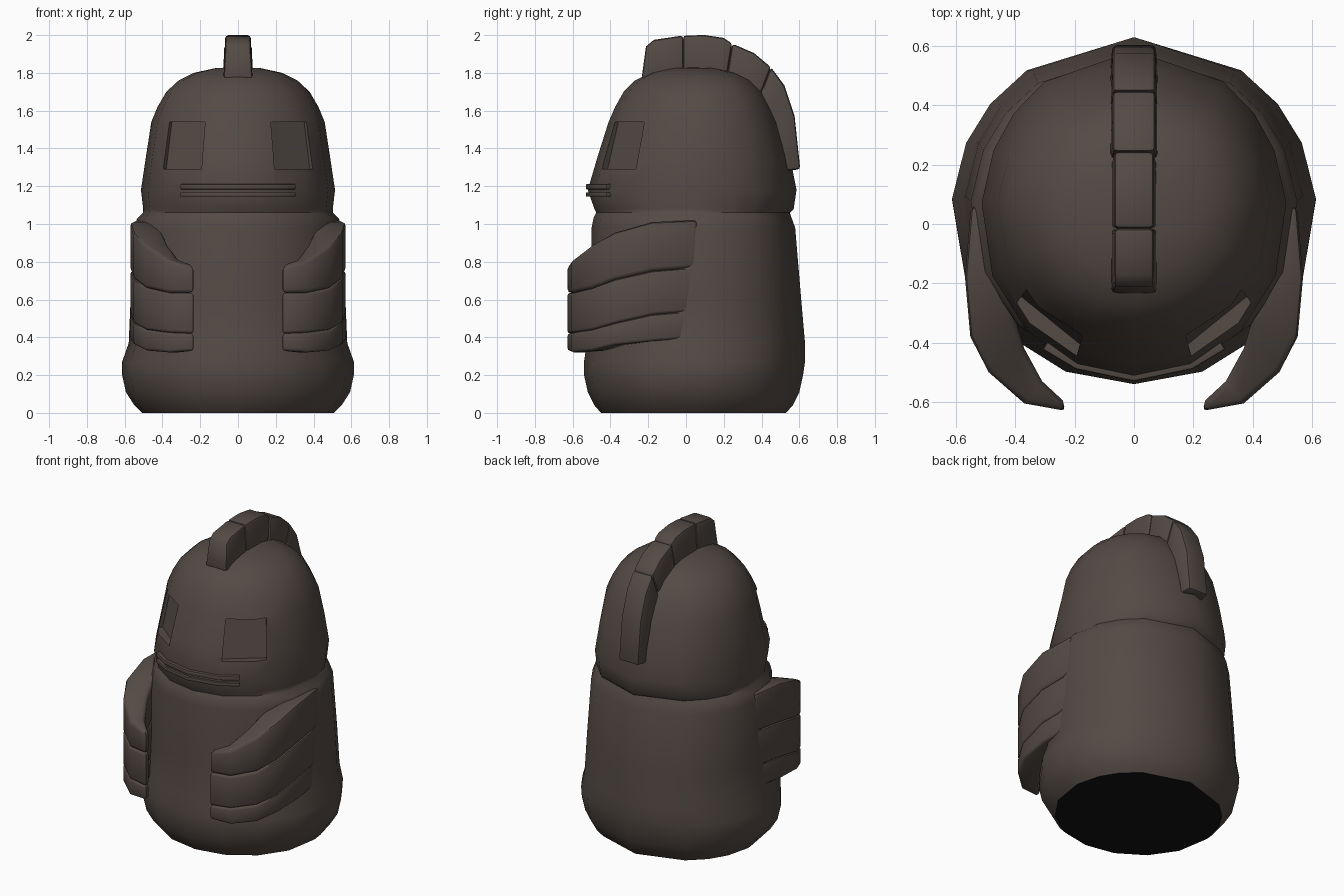
import bpy, bmesh, math
from mathutils import Vector

if "Cube" in bpy.data.objects:
    bpy.data.objects.remove(bpy.data.objects["Cube"])


def material(name, rgb):
    m = bpy.data.materials.new(name)
    m.diffuse_color = (*rgb, 1)
    m.use_nodes = True
    m.node_tree.nodes["Principled BSDF"].inputs["Base Color"].default_value = m.diffuse_color
    return m


BROWN = material("dark_brown", (0.088, 0.069, 0.059))
BLACK = material("black_base", (0.006, 0.006, 0.006))


def loft(name, rings):
    """Closed skin through equal-length rings, capped at both ends."""
    bm = bmesh.new()
    vs = [[bm.verts.new(p) for p in r] for r in rings]
    n = len(vs[0])
    for a, b in zip(vs, vs[1:]):
        for i in range(n):
            j = (i + 1) % n
            bm.faces.new((a[i], a[j], b[j], b[i]))
    bm.faces.new(vs[0])
    bm.faces.new(vs[-1])
    bmesh.ops.recalc_face_normals(bm, faces=bm.faces)
    me = bpy.data.meshes.new(name)
    bm.to_mesh(me)
    bm.free()
    ob = bpy.data.objects.new(name, me)
    bpy.context.collection.objects.link(ob)
    me.materials.append(BROWN)
    return ob


def activate(ob):
    bpy.ops.object.select_all(action='DESELECT')
    ob.select_set(True)
    bpy.context.view_layer.objects.active = ob


def finish(ob, bevel=0, angle=40):
    """Optional edge bevel, apply modifiers, smooth by angle."""
    if bevel:
        b = ob.modifiers.new("bevel", 'BEVEL')
        b.width, b.segments = bevel, 2
        b.limit_method, b.angle_limit = 'ANGLE', math.radians(45)
    activate(ob)
    for m in list(ob.modifiers):
        bpy.ops.object.modifier_apply(modifier=m.name)
    bpy.ops.object.shade_smooth_by_angle(angle=math.radians(angle))


def ellipse(z, rx, y0, y1, angles, k=1.0):
    cy, ry = (y0 + y1) / 2, (y1 - y0) / 2
    return [(k * rx * math.sin(math.radians(a)),
             cy + k * ry * math.cos(math.radians(a)), z) for a in angles]


# Body and domed head: height, half width, front y, back y
HALF = [0, 36, 52, 67, 86, 112, 135, 158]
ANGLES = HALF + [180] + [360 - a for a in HALF[:0:-1]]
PROFILE = [
    (0.00, 0.510, -0.45, 0.53), (0.04, 0.550, -0.485, 0.565),
    (0.11, 0.595, -0.52, 0.60), (0.20, 0.615, -0.54, 0.62),
    (0.27, 0.615, -0.54, 0.63), (0.37, 0.580, -0.525, 0.63),
    (0.60, 0.570, -0.50, 0.61), (0.98, 0.552, -0.50, 0.578),
    (1.03, 0.535, -0.49, 0.56), (1.06, 0.505, -0.475, 0.55),
    (1.08, 0.503, -0.485, 0.57), (1.18, 0.515, -0.52, 0.585),
    (1.36, 0.488, -0.467, 0.55), (1.54, 0.460, -0.41, 0.50),
    (1.62, 0.427, -0.375, 0.463), (1.70, 0.380, -0.33, 0.42),
    (1.76, 0.315, -0.27, 0.36), (1.80, 0.235, -0.19, 0.28),
    (1.825, 0.12, -0.09, 0.17), (1.83, 0.03, 0.0, 0.07)]
body = loft("body", [ellipse(*p, ANGLES) for p in PROFILE])
body.data.materials.append(BLACK)
for f in body.data.polygons:
    if f.normal.z < -0.95:
        f.material_index = 1

# Recessed eye panels
EYE = [(0.17, -0.415, 1.29), (0.38, -0.245, 1.29),
       (0.35, -0.205, 1.54), (0.16, -0.358, 1.54)]
OUT = Vector((0.61, -0.79, 0)) * 0.2
for s in (-1, 1):
    floor = [Vector(p) for p in EYE]
    rings = [[(s * p.x, p.y, p.z) for p in r]
             for r in (floor, [p + OUT for p in floor])]
    cutter = loft("eye_cutter", rings)
    cutter.hide_render = True
    mod = body.modifiers.new("eye", 'BOOLEAN')
    mod.operation, mod.object, mod.solver = 'DIFFERENCE', cutter, 'EXACT'
    activate(body)
    bpy.ops.object.modifier_apply(modifier=mod.name)
    bpy.data.objects.remove(cutter)
finish(body)

# Mouth: two thin lips wrapped round the front
for name, z0, z1 in (("lower_lip", 1.145, 1.168), ("upper_lip", 1.183, 1.212)):
    rings = []
    for a in (144, 158, 180, 202, 216):
        def at(z, k):
            return ellipse(z, 0.515, -0.52, 0.585, [a], k)[0]
        rings.append([at(z0, 0.93), at(z0, 1.018), at(z1, 1.018), at(z1, 0.93)])
    finish(loft(name, rings), 0.006)

# Crest: four arched blocks, stations of outer y, z and inner y, z
CREST = [
    [(-.212, 1.94, -.235, 1.77), (-.17, 1.975, -.17, 1.77), (-.015, 1.998, -.015, 1.77)],
    [(-.015, 1.998, -.015, 1.77), (.10, 2.0, .10, 1.77), (.20, 1.985, .18, 1.75),
     (.245, 1.955, .21, 1.74)],
    [(.245, 1.955, .21, 1.74), (.36, 1.905, .29, 1.68), (.45, 1.83, .36, 1.60)],
    [(.45, 1.83, .36, 1.60), (.52, 1.735, .40, 1.53), (.575, 1.57, .45, 1.43),
     (.605, 1.29, .52, 1.28)]]
for i, stations in enumerate(CREST):
    w = 0.071 if i < 2 else 0.076
    rings = [[(-w - .006, c, d), (-w + .004, a, b), (w - .004, a, b), (w + .006, c, d)]
             for a, b, c, d in stations]
    finish(loft(f"crest_block_{i + 1}", rings), 0.016)

# Arms: curved plates split into three fingers
# outer x, y, inner x, y, then the four heights that bound the fingers
ARM = [
    (.232, -.63, .24, -.595, .33, .42, .635, .775),
    (.37, -.605, .31, -.53, .32, .425, .635, .81),
    (.49, -.50, .37, -.42, .33, .44, .66, .89),
    (.552, -.38, .40, -.32, .36, .475, .705, .955),
    (.570, -.18, .42, -.18, .38, .52, .75, 1.01),
    (.550, .06, .42, .06, .40, .54, .77, 1.02)]
for side, s in (("left", -1), ("right", 1)):
    for i in range(3):
        rings = []
        for r in ARM:
            ox, oy, ix, iy = r[:4]
            lo, hi = r[4 + i], r[5 + i]
            rings.append([(s * ix, iy, lo), (s * ox, oy, lo),
                          (s * ox, oy, hi), (s * ix, iy, hi)])
        finish(loft(f"{side}_arm_finger_{i + 1}", rings), 0.035 if i == 2 else 0.014, 45)
